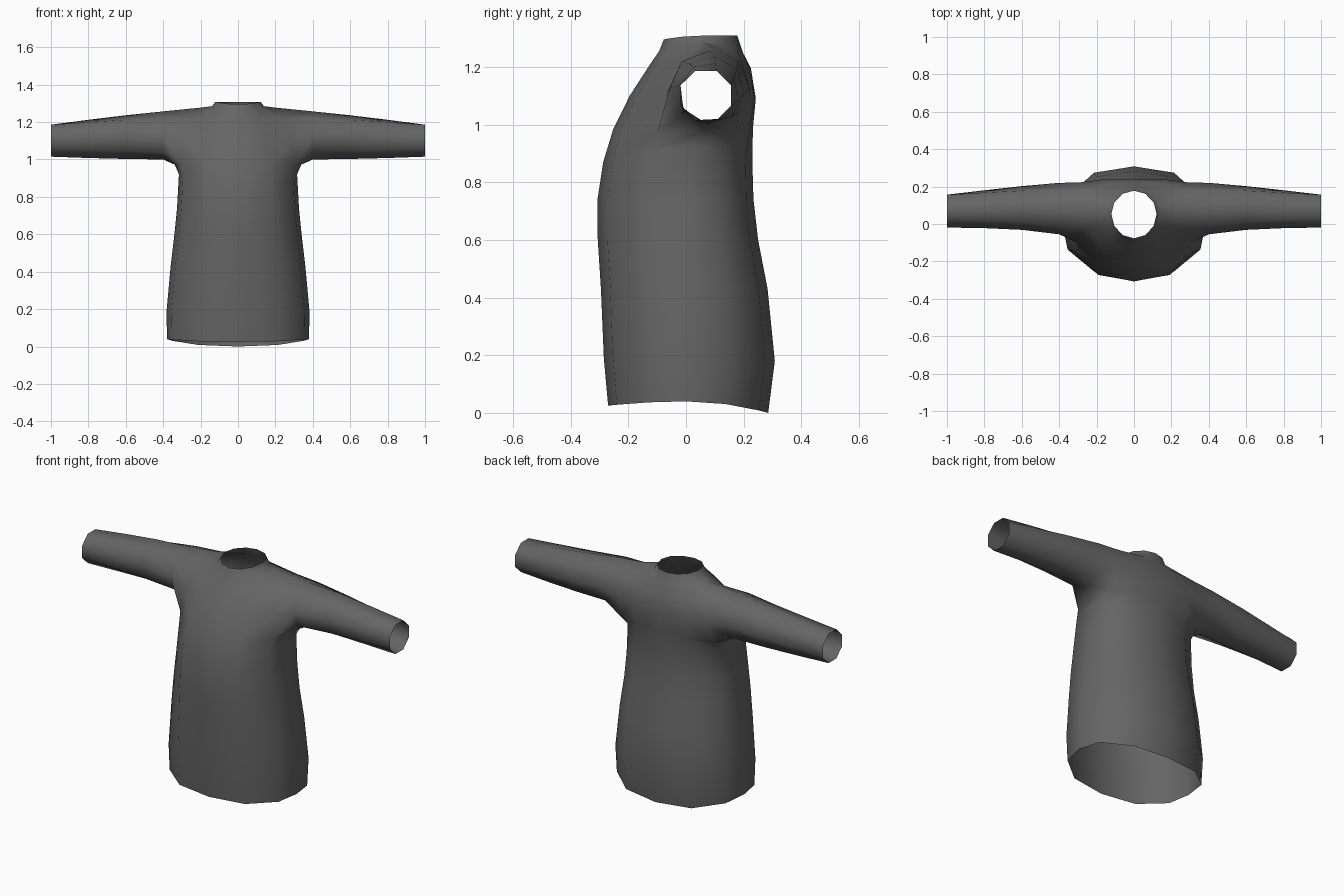
import bpy, bmesh, math

if "Cube" in bpy.data.objects:
    bpy.data.objects.remove(bpy.data.objects["Cube"])

mat = bpy.data.materials.new("charcoal cloth")
mat.diffuse_color = (0.13, 0.13, 0.13, 1)
mat.use_nodes = True
mat.node_tree.nodes["Principled BSDF"].inputs["Base Color"].default_value = mat.diffuse_color

bm = bmesh.new()
# Half ring of 7 points, front centre -> right side -> back centre
SX = [0, 0.56, 0.93, 1, 0.93, 0.56, 0]
SY = [-1, -0.89, -0.48, 0, 0.48, 0.89, 1]


def ring(w, yf, yb, ym, zf, zs, zb, sx=SX, sy=SY):
    pts = []
    for a, b in zip(sx, sy):
        y = ym + (b * (ym - yf) if b < 0 else b * (yb - ym))
        z = zs + ((zf - zs) if b < 0 else (zb - zs)) * b * b
        pts.append(bm.verts.new((a * w, y, z)))
    return pts


# Torso rings: half width, front y, back y, middle y, z front / side / back
rows = [ring(*r) for r in [
    (0.38, -0.27, 0.285, 0.0, 0.025, 0.04, 0.0),
    (0.382, -0.285, 0.308, 0.0, 0.19, 0.19, 0.18),
    (0.36, -0.295, 0.283, 0.0, 0.43, 0.43, 0.43),
    (0.34, -0.306, 0.25, 0.0, 0.60, 0.60, 0.60),
    (0.326, -0.307, 0.234, 0.01, 0.74, 0.74, 0.74),
    (0.316, -0.287, 0.23, 0.02, 0.87, 0.92, 0.87),
]]

# Yoke rows around the armhole (no side point in the middle row)
for pts in [
    [(0, -.252, .985), (.17, -.227, .98), (.305, -.10, .97), (.338, .05, .972),
     (.305, .175, .97), (.17, .222, .98), (0, .232, .985)],
    [(0, -.195, 1.10), (.15, -.17, 1.10), (.29, -.07, 1.10), None,
     (.29, .222, 1.10), (.17, .238, 1.09), (0, .242, 1.09)],
    [(0, -.127, 1.205), (.12, -.10, 1.21), (.24, -.015, 1.22), (.21, .085, 1.276),
     (.25, .19, 1.225), (.13, .217, 1.205), (0, .225, 1.195)],
]:
    rows.append([p and bm.verts.new(p) for p in pts])

# Collar
CX = [math.sin(math.pi * i / 6) for i in range(7)]
CY = [-math.cos(math.pi * i / 6) for i in range(7)]
rows.append(ring(0.138, -0.093, 0.197, 0.055, 1.255, 1.285, 1.25, CX, CY))
rows.append(ring(0.121, -0.077, 0.178, 0.055, 1.295, 1.308, 1.308, CX, CY))

for lo, hi in zip(rows, rows[1:]):
    for i in range(6):
        q = (lo[i], lo[i + 1], hi[i + 1], hi[i])
        if None not in q:
            bm.faces.new(q)

# Sleeve: octagonal loops from the armhole to the cuff
a, b, c = rows[6], rows[7], rows[8]
loop = [a[3], a[2], b[2], c[2], c[3], c[4], b[4], a[4]]
for x, y0, y1, z0, z1, twist in [
    (0.40, -.055, .220, 1.000, 1.257, 0),
    (0.60, -.032, .203, 1.002, 1.237, .15),
    (0.80, -.025, .183, 1.005, 1.215, .3),
    (1.00, -.026, .164, 1.008, 1.193, .5),
]:
    new = []
    for k in range(8):
        t = (k + twist) * math.pi / 4
        new.append(bm.verts.new((x, (y0 + y1) / 2 - (y1 - y0) / 2 * math.sin(t),
                                 (z0 + z1) / 2 - (z1 - z0) / 2 * math.cos(t))))
    for k in range(8):
        j = (k + 1) % 8
        bm.faces.new((loop[k], loop[j], new[j], new[k]))
    loop = new

# Mirror the half to the left and weld the centre seam
bmesh.ops.mirror(bm, geom=bm.verts[:] + bm.edges[:] + bm.faces[:],
                 axis='X', merge_dist=0.0005)
bmesh.ops.remove_doubles(bm, verts=bm.verts, dist=0.0005)
bmesh.ops.recalc_face_normals(bm, faces=bm.faces)
if sum(f.normal.x * f.calc_center_median().x + f.normal.y * f.calc_center_median().y
       for f in bm.faces) < 0:
    bmesh.ops.reverse_faces(bm, faces=bm.faces)
for f in bm.faces:
    f.smooth = True

me = bpy.data.meshes.new("shirt")
bm.to_mesh(me)
bm.free()
me.materials.append(mat)
shirt = bpy.data.objects.new("shirt", me)
bpy.context.collection.objects.link(shirt)
